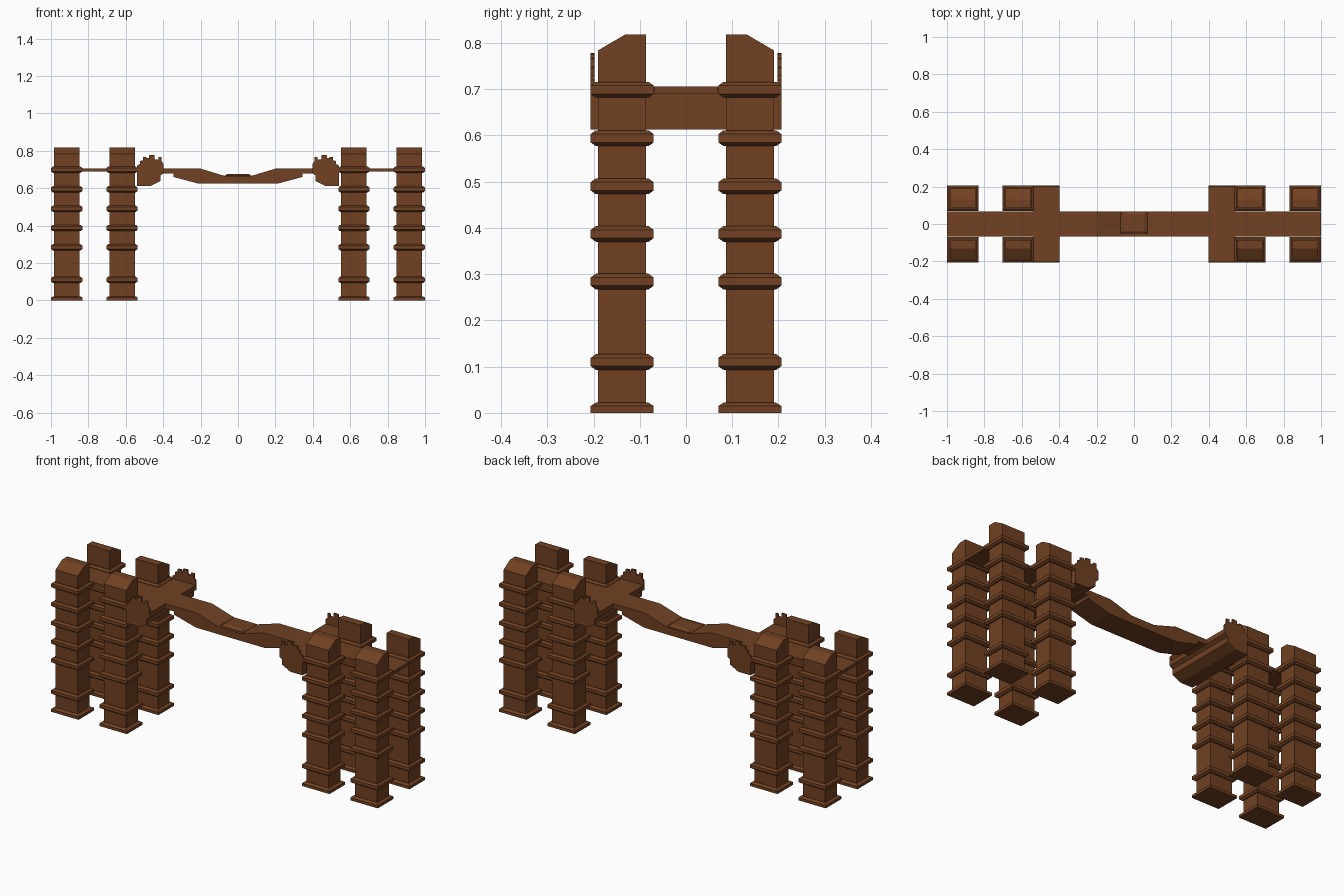
import bpy, bmesh

if "Cube" in bpy.data.objects:
    bpy.data.objects.remove(bpy.data.objects["Cube"])

# Single timber-brown material
brown = bpy.data.materials.new("timber brown")
brown.diffuse_color = (0.165, 0.053, 0.016, 1)
brown.use_nodes = True
brown.node_tree.nodes["Principled BSDF"].inputs["Base Color"].default_value = brown.diffuse_color


def finish(name, bm):
    bmesh.ops.recalc_face_normals(bm, faces=bm.faces)
    me = bpy.data.meshes.new(name)
    bm.to_mesh(me)
    bm.free()
    me.materials.append(brown)
    ob = bpy.data.objects.new(name, me)
    bpy.context.collection.objects.link(ob)
    return ob


def extrude(name, pts, a, b, axis="y"):
    """Extrude a profile between a and b; points are (x,z) for y or (y,z) for x."""
    bm = bmesh.new()
    place = (lambda p, t: (p[0], t, p[1])) if axis == "y" else (lambda p, t: (t, p[0], p[1]))
    lo = [bm.verts.new(place(p, a)) for p in pts]
    hi = [bm.verts.new(place(p, b)) for p in pts]
    bm.faces.new(lo)
    bm.faces.new(hi)
    n = len(pts)
    for i in range(n):
        bm.faces.new((lo[i], lo[(i + 1) % n], hi[(i + 1) % n], hi[i]))
    return finish(name, bm)


def stack(name, cx, cy, rings):
    """Closed solid from stacked rectangles (half x, half y, z)."""
    bm = bmesh.new()
    loops = [[bm.verts.new((cx + sx * hx, cy + sy * hy, z))
              for sx, sy in ((-1, -1), (1, -1), (1, 1), (-1, 1))] for hx, hy, z in rings]
    bm.faces.new(loops[0])
    bm.faces.new(loops[-1])
    for l, u in zip(loops, loops[1:]):
        for i in range(4):
            bm.faces.new((l[i], l[(i + 1) % 4], u[(i + 1) % 4], u[i]))
    return finish(name, bm)


# Pillars: shaft with sloped outer top, base foot and chamfered collars
HX, HY, C = 0.084, 0.068, 0.011
for cx in (-0.916, -0.62, 0.62, 0.916):
    for s in (-1, 1):
        shaft = [(s * y, z) for y, z in
                 ((0.087, 0), (0.19, 0), (0.19, 0.784), (0.132, 0.818), (0.087, 0.818))]
        extrude("pillar_shaft", shaft, cx - 0.068, cx + 0.068, "x")
        cy = s * 0.138
        stack("pillar_foot", cx, cy,
              [(HX, HY, 0), (HX, HY, 0.015), (HX - C, HY - C, 0.022)])
        for z in (0.093, 0.267, 0.37, 0.473, 0.577, 0.682):
            stack("pillar_collar", cx, cy,
                  [(HX - C, HY - C, z), (HX, HY, z + 0.008),
                   (HX, HY, z + 0.026), (HX - C, HY - C, z + 0.034)])

# Sagging central span
half = [(0.07, 0.665), (0.205, 0.706), (0.40, 0.706), (0.40, 0.678),
        (0.345, 0.678), (0.345, 0.66), (0.21, 0.624)]
extrude("bridge_span", half + [(-x, z) for x, z in reversed(half)], -0.068, 0.068)
stack("centre_pad", 0, 0.005, [(0.072, 0.058, 0.66), (0.072, 0.058, 0.667), (0.055, 0.045, 0.676)])

# End decks, cross platforms and carved side plates
carving = [(0.54, 0.613), (0.465, 0.613), (0.415, 0.638), (0.415, 0.668), (0.397, 0.68),
           (0.397, 0.73), (0.408, 0.742), (0.408, 0.767), (0.425, 0.767), (0.425, 0.753),
           (0.447, 0.755), (0.447, 0.778), (0.475, 0.776), (0.475, 0.762), (0.488, 0.762),
           (0.488, 0.768), (0.508, 0.766), (0.508, 0.748), (0.523, 0.746), (0.523, 0.73),
           (0.54, 0.72)]
for m in (-1, 1):
    extrude("end_deck", [(m * x, z) for x, z in
                         ((0.40, 0.69), (1.0, 0.69), (1.0, 0.706), (0.40, 0.706))], -0.068, 0.068)
    extrude("cross_platform", [(m * x, z) for x, z in carving[:5]] +
            [(m * 0.397, 0.706), (m * 0.54, 0.706)], -0.199, 0.199)
    for s in (-1, 1):
        extrude("carved_plate", [(m * x, z) for x, z in carving], s * 0.198, s * 0.206)
